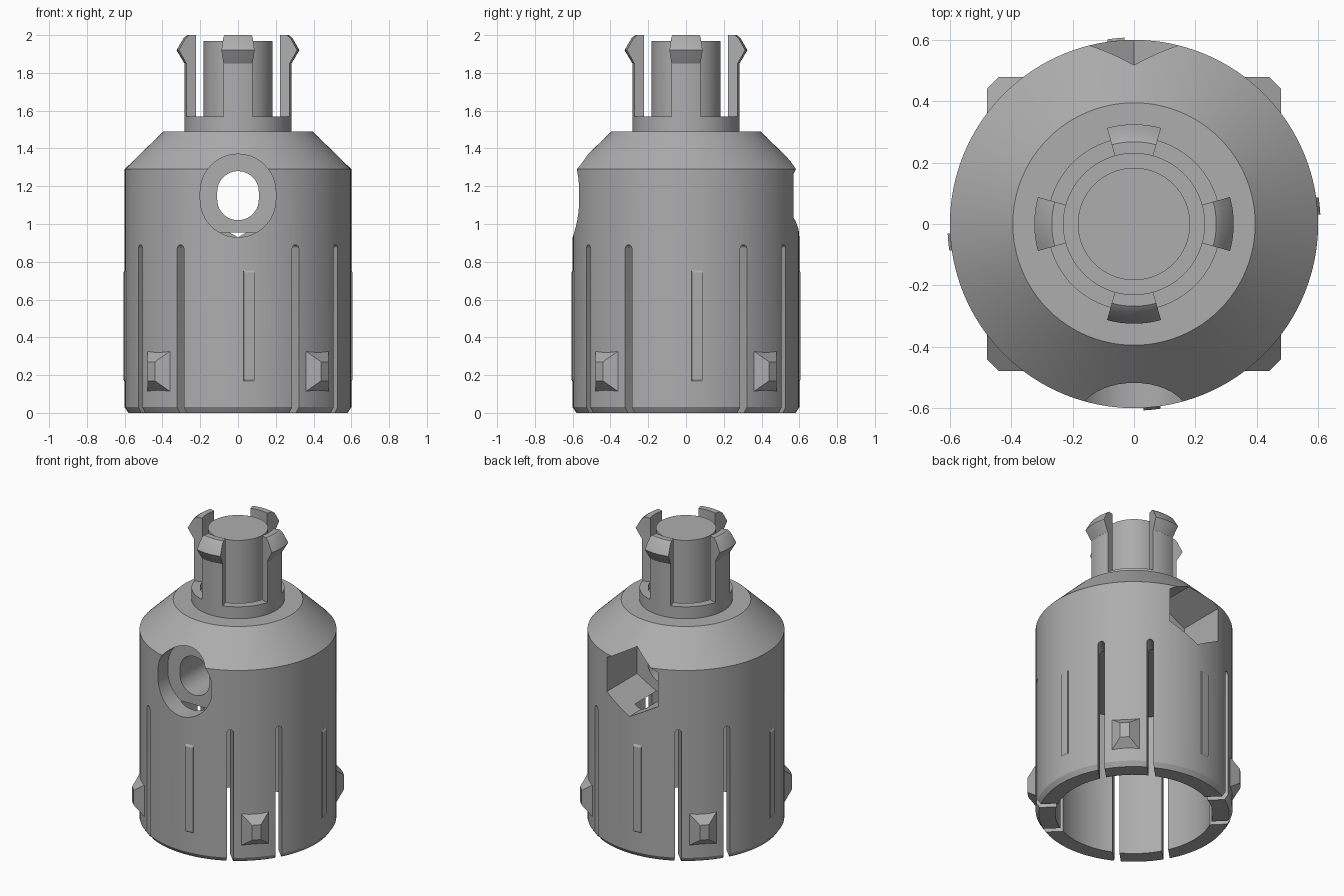
import bpy, bmesh, math
from mathutils import Matrix

if "Cube" in bpy.data.objects:
    bpy.data.objects.remove(bpy.data.objects["Cube"])

GREY = (0.42, 0.42, 0.42, 1.0)
grey = bpy.data.materials.new("mid_grey")
grey.use_nodes = True
grey.diffuse_color = GREY
bsdf = next(n for n in grey.node_tree.nodes if n.type == 'BSDF_PRINCIPLED')
bsdf.inputs["Base Color"].default_value = GREY


def finish(bm, name, turn=0.0):
    """Turn a bmesh about z and make it an object."""
    bmesh.ops.transform(bm, matrix=Matrix.Rotation(math.radians(turn), 4, 'Z'), verts=bm.verts)
    bmesh.ops.recalc_face_normals(bm, faces=bm.faces)
    mesh = bpy.data.meshes.new(name)
    bm.to_mesh(mesh)
    bm.free()
    mesh.materials.append(grey)
    obj = bpy.data.objects.new(name, mesh)
    bpy.context.collection.objects.link(obj)
    return obj


def smooth(obj):
    bpy.ops.object.select_all(action='DESELECT')
    obj.select_set(True)
    bpy.context.view_layer.objects.active = obj
    bpy.ops.object.shade_smooth_by_angle(angle=math.radians(30))


def lathe(name, profile):
    """Full turn of an (r, z) profile whose ends lie on the axis."""
    bm = bmesh.new()
    verts = [bm.verts.new((r, 0, z)) for r, z in profile]
    edges = [bm.edges.new(pair) for pair in zip(verts, verts[1:])]
    bmesh.ops.spin(bm, geom=verts + edges, cent=(0, 0, 0), axis=(0, 0, 1),
                   angle=math.tau, steps=96, use_merge=True)
    bmesh.ops.remove_doubles(bm, verts=bm.verts, dist=0.0001)
    return finish(bm, name)


def arc_part(name, profile, start, end, steps, turn):
    """Closed (r, z) profile swept over part of a turn, angles from the front."""
    bm = bmesh.new()
    rings = []
    for i in range(steps + 1):
        a = math.radians(start + (end - start) * i / steps)
        rings.append([bm.verts.new((r * math.sin(a), -r * math.cos(a), z)) for r, z in profile])
    n = len(profile)
    for a, b in zip(rings, rings[1:]):
        for i in range(n):
            j = (i + 1) % n
            bm.faces.new((a[i], a[j], b[j], b[i]))
    bm.faces.new(rings[0])
    bm.faces.new(rings[-1])
    obj = finish(bm, name, turn)
    smooth(obj)
    return obj


def prism(name, outline, y0, y1, turn=0.0):
    """(x, z) outline extruded along y."""
    bm = bmesh.new()
    a = [bm.verts.new((x, y0, z)) for x, z in outline]
    b = [bm.verts.new((x, y1, z)) for x, z in outline]
    n = len(a)
    for i in range(n):
        j = (i + 1) % n
        bm.faces.new((a[i], a[j], b[j], b[i]))
    bm.faces.new(a)
    bm.faces.new(b)
    return finish(bm, name, turn)


def stadium(radius, low, high, x=0.0, steps=24):
    """Upright rounded outline; low and high are the arc centres."""
    pts = []
    for centre, start in ((high, 0), (low, math.pi)):
        for i in range(steps + 1):
            a = start + math.pi * i / steps
            pts.append((x + radius * math.cos(a), centre + radius * math.sin(a)))
    return pts


def cut(target, cutter):
    cutter.hide_render = True
    mod = target.modifiers.new("cut", 'BOOLEAN')
    mod.operation = 'DIFFERENCE'
    mod.solver = 'EXACT'
    mod.object = cutter
    bpy.ops.object.select_all(action='DESELECT')
    target.select_set(True)
    bpy.context.view_layer.objects.active = target
    bpy.ops.object.modifier_apply(modifier=mod.name)
    bpy.data.objects.remove(cutter)


# Hollow housing with shoulder, grooved collar and centre pin
housing = lathe("housing", [
    (0, 0.955), (0.48, 0.955), (0.48, 0), (0.58, 0), (0.6, 0.03), (0.6, 1.29),
    (0.395, 1.49), (0.283, 1.49), (0.283, 1.57), (0.23, 1.57), (0.23, 1.53),
    (0.183, 1.53), (0.183, 1.97), (0, 1.97)])

# Cross bolt bore, front counterbore and rear nut pocket
MID = 1.15
cut(housing, prism("bore_cutter", stadium(0.11, MID - 0.02, MID + 0.02), -0.8, 0.8))
cut(housing, prism("counterbore_cutter", stadium(0.2, MID - 0.02, MID + 0.02), -0.8, -0.46))
hexagon = [(0, 0.22), (-0.19, 0.115), (-0.19, -0.115), (0, -0.22), (0.19, -0.115), (0.19, 0.115)]
cut(housing, prism("nut_cutter", [(x, MID + z) for x, z in hexagon], 0.25, 0.8))

# Pairs of spring slots on the diagonals
for turn in (45, 135, 225, 315):
    for x in (-0.15, 0.15):
        cut(housing, prism("slot_cutter", stadium(0.02, -0.1, 0.87, x, 8), -0.75, -0.35, turn))
smooth(housing)

# Snap bumps between the slots
for k in range(4):
    bm = bmesh.new()
    rings = []
    for y, w, low, high in ((-0.575, 0.103, 0.095, 0.345), (-0.65, 0.028, 0.17, 0.27)):
        rings.append([bm.verts.new((x, y, z)) for x, z in
                      ((-w, low), (w, low), (w, high), (-w, high))])
    inner, outer = rings
    for i in range(4):
        j = (i + 1) % 4
        bm.faces.new((inner[i], inner[j], outer[j], outer[i]))
    bm.faces.new(inner)
    bm.faces.new(outer)
    finish(bm, f"snap_bump_{k + 1}", 45 + 90 * k)

# Thin grip ribs and hooked clips, one of each per side
rib = [(0.59, 0.165), (0.6, 0.165), (0.608, 0.177), (0.608, 0.743), (0.6, 0.755), (0.59, 0.755)]
hook = [(0.23, 1.55), (0.283, 1.55), (0.283, 1.85), (0.29, 1.86), (0.325, 1.92),
        (0.288, 1.985), (0.268, 2.0), (0.23, 2.0)]
for k in range(4):
    arc_part(f"grip_rib_{k + 1}", rib, 2.9, 8.2, 3, 90 * k)
    arc_part(f"clip_{k + 1}", hook, -15.7, 15.7, 8, 90 * k)
